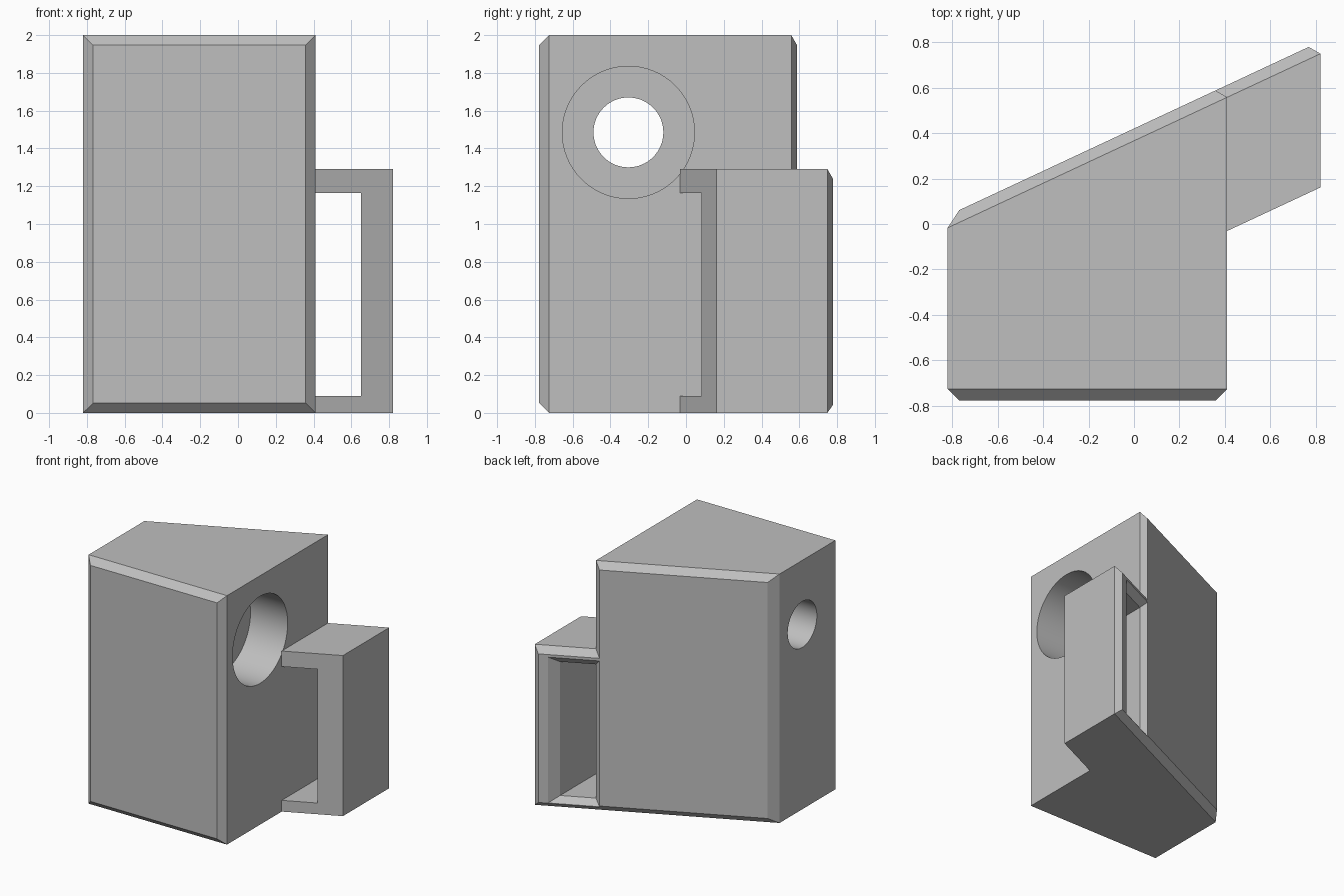
import bpy, bmesh, math

if "Cube" in bpy.data.objects:
    bpy.data.objects.remove(bpy.data.objects["Cube"])

grey = bpy.data.materials.new("plain grey")
grey.use_nodes = True
grey.diffuse_color = (0.52, 0.52, 0.52, 1)
grey.node_tree.nodes["Principled BSDF"].inputs["Base Color"].default_value = grey.diffuse_color

LEFT, SIDE, GRIP, TOP, FRONT = -0.82, 0.41, 0.82, 2.0, -0.777
BEVEL, SLOPE = 0.052, 0.467


def slanted(y_at_left):
    """Plane parallel to the slanted back, given its y at the model's right side."""
    return lambda x, z: y_at_left + SLOPE * (x - LEFT)


def flat(y):
    return lambda x, z: y


back_rim = slanted(-0.017)
back_face = slanted(0.037)


def loft(name, layers):
    """Skin x-z outlines, each laid on its own y surface, front to back."""
    bm = bmesh.new()
    rings = [[bm.verts.new((x, y_of(x, z), z)) for x, z in outline] for outline, y_of in layers]
    for a, b in zip(rings, rings[1:]):
        for i in range(len(a)):
            j = (i + 1) % len(a)
            bm.faces.new((a[i], a[j], b[j], b[i]))
    bm.faces.new(rings[0])
    bm.faces.new(rings[-1][::-1])
    bmesh.ops.recalc_face_normals(bm, faces=bm.faces[:])
    mesh = bpy.data.meshes.new(name)
    bm.to_mesh(mesh)
    bm.free()
    mesh.materials.append(grey)
    obj = bpy.data.objects.new(name, mesh)
    bpy.context.collection.objects.link(obj)
    return obj


def rectangle(x0, x1, z0, z1, inset=0):
    x0, x1, z0, z1 = x0 + inset, x1 - inset, z0 + inset, z1 - inset
    return [(x0, z0), (x1, z0), (x1, z1), (x0, z1)]


def bracket(b):
    """C-shaped grip outline, shrunk by b on every edge."""
    root, outer, inner = SIDE - b, GRIP - b, 0.65 + b
    low = min(b, 0.044)
    return [(root, low), (outer, low), (outer, 1.29 - b), (root, 1.29 - b),
            (root, 1.165 + b), (inner, 1.165 + b), (inner, 0.09 - low), (root, 0.09 - low)]


def bore(body, radius, x0, x1):
    """Cut a round hole along x through the body."""
    bpy.ops.mesh.primitive_cylinder_add(
        vertices=64, radius=radius, depth=x1 - x0,
        location=((x0 + x1) / 2, -0.305, 1.485), rotation=(0, math.pi / 2, 0))
    cutter = bpy.context.object
    cutter.name = "hole_cutter"
    cutter.hide_render = True
    cutter.data.materials.append(grey)
    cut = body.modifiers.new("hole", "BOOLEAN")
    cut.operation, cut.solver, cut.object = "DIFFERENCE", "EXACT", cutter
    bpy.context.view_layer.objects.active = body
    bpy.ops.object.modifier_apply(modifier=cut.name)
    bpy.data.objects.remove(cutter)


# Bevelled block with a slanted back
full = rectangle(LEFT, SIDE, 0, TOP)
small = rectangle(LEFT, SIDE, 0, TOP, BEVEL)
body = loft("body", [(small, flat(FRONT)), (full, flat(FRONT + BEVEL)),
                     (full, back_rim), (small, back_face)])

# Wide recess on the left side, narrow hole right through
bore(body, 0.35, SIDE - 0.33, SIDE + 0.2)
bore(body, 0.185, LEFT - 0.2, SIDE)

# Grip that follows the slanted back
grip = loft("grip", [(bracket(0), slanted(-0.605)), (bracket(0), back_rim),
                     (bracket(BEVEL), back_face)])

bpy.ops.object.select_all(action="DESELECT")
body.select_set(True)
bpy.context.view_layer.objects.active = body
bpy.ops.object.shade_smooth_by_angle(angle=math.radians(25))
